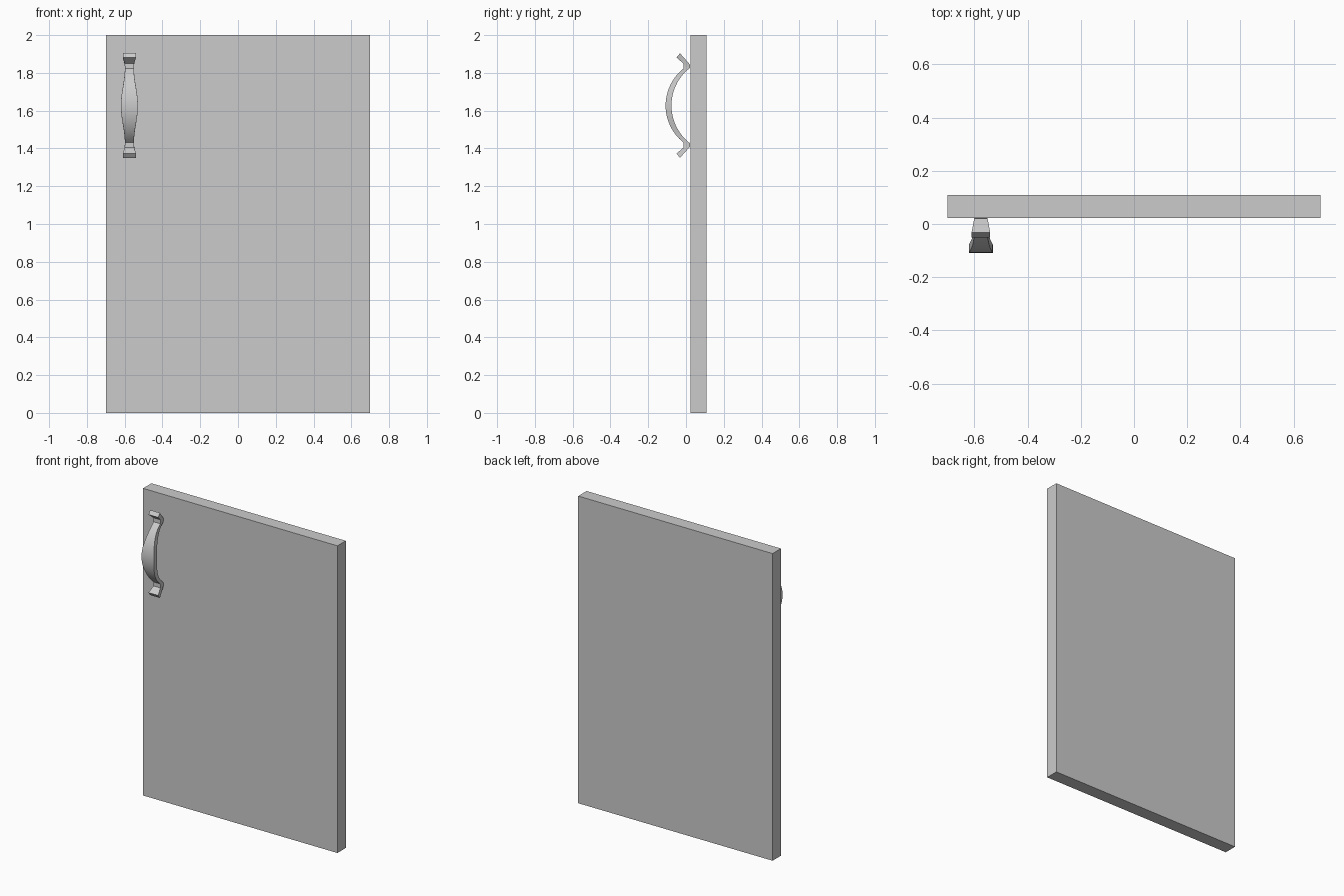
import bpy, bmesh, math

if "Cube" in bpy.data.objects:
    bpy.data.objects.remove(bpy.data.objects["Cube"])

# Door panel
bpy.ops.mesh.primitive_cube_add(size=1, location=(0, 0.066, 1))
door = bpy.context.object
door.name = "door_panel"
door.scale = (1.4, 0.086, 2)
bpy.ops.object.transform_apply(location=False, rotation=False, scale=True)

# Handle: upper-half sections as (front y, front dz, back y, back dz, half width)
HANDLE_X, HANDLE_Z = -0.575, 1.627
ARC_STEPS = 10


def arc_y(apex, radius, dz):
    return apex + radius - math.sqrt(radius ** 2 - dz ** 2)


half = []
for i in range(ARC_STEPS + 1):
    t = i / ARC_STEPS
    width = 0.0345 + 0.0105 * math.cos(math.pi * t)
    half.append((arc_y(-0.108, 0.25, 0.196 * t), 0.196 * t,
                 arc_y(-0.077, 0.2535, 0.201 * t), 0.201 * t, width))
# Flared foot
half += [(-0.013, 0.222, 0.021, 0.217, 0.025),
         (-0.050, 0.254, -0.032, 0.277, 0.035)]
lower = [(fy, -fz, by, -bz, w) for fy, fz, by, bz, w in half[:0:-1]]

# Loft rectangular sections along the handle
bm = bmesh.new()
rings = []
for fy, fz, by, bz, w in lower + half:
    rings.append([bm.verts.new(p) for p in
                  ((-w, fy, fz), (w, fy, fz), (w, by, bz), (-w, by, bz))])
for a, b in zip(rings, rings[1:]):
    for k in range(4):
        n = (k + 1) % 4
        bm.faces.new((a[k], a[n], b[n], b[k]))
bm.faces.new(rings[0])
bm.faces.new(rings[-1])
bmesh.ops.recalc_face_normals(bm, faces=bm.faces)
mesh = bpy.data.meshes.new("door_handle")
bm.to_mesh(mesh)
bm.free()
handle = bpy.data.objects.new("door_handle", mesh)
handle.location = (HANDLE_X, 0, HANDLE_Z)
bpy.context.collection.objects.link(handle)

# Smooth the curved faces, keep the edges sharp
bpy.ops.object.select_all(action='DESELECT')
handle.select_set(True)
bpy.context.view_layer.objects.active = handle
bpy.ops.object.shade_smooth_by_angle(angle=math.radians(30))
